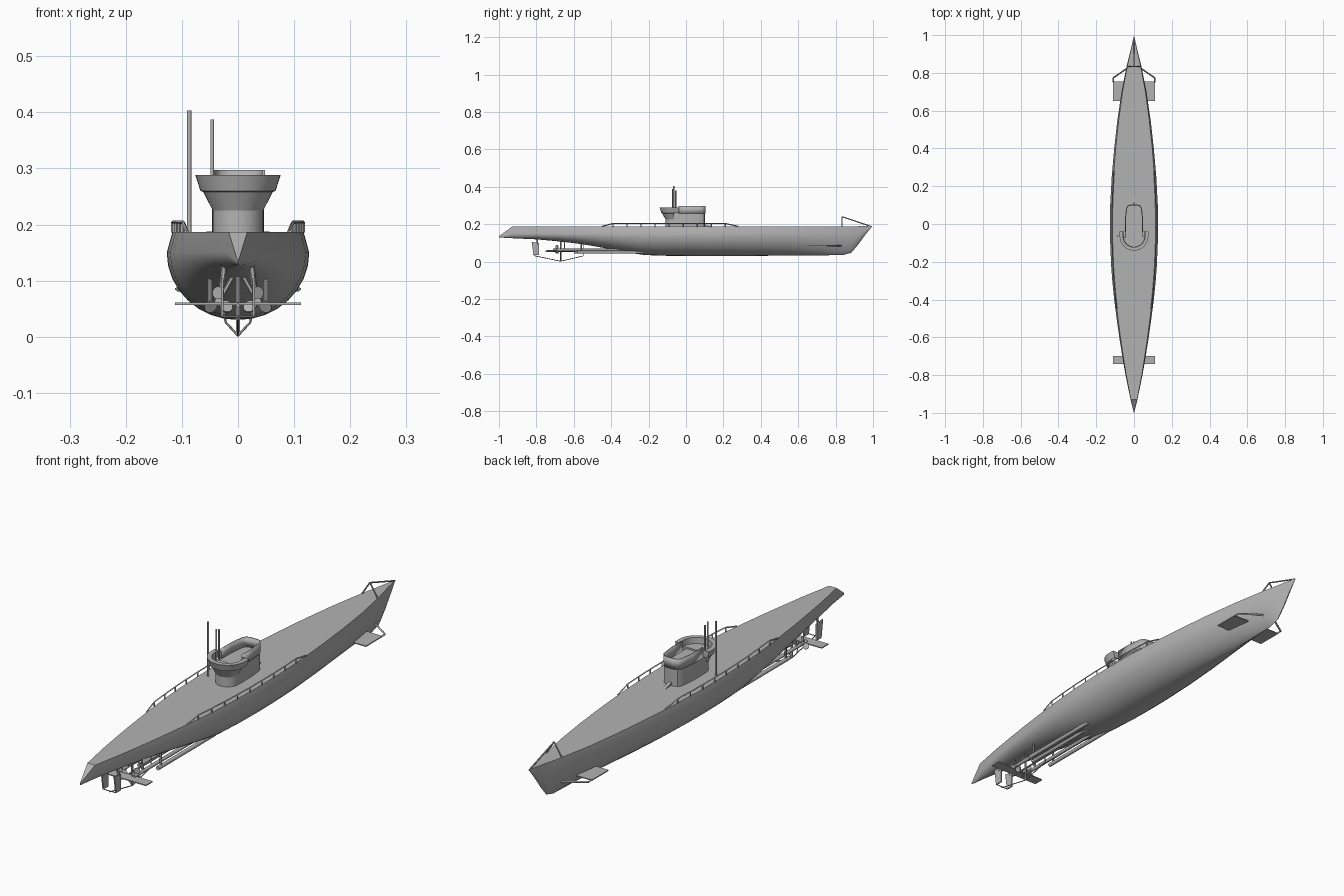
import bpy, bmesh, math
from mathutils import Vector, Matrix

if "Cube" in bpy.data.objects:
    bpy.data.objects.remove(bpy.data.objects["Cube"])

GREY = bpy.data.materials.new("hull grey")
GREY.use_nodes = True
GREY.diffuse_color = (0.45, 0.45, 0.45, 1)
GREY.node_tree.nodes["Principled BSDF"].inputs["Base Color"].default_value = (0.45, 0.45, 0.45, 1)


def finish(name, bm, smooth=None):
    bmesh.ops.recalc_face_normals(bm, faces=bm.faces[:])
    mesh = bpy.data.meshes.new(name)
    bm.to_mesh(mesh)
    bm.free()
    ob = bpy.data.objects.new(name, mesh)
    bpy.context.collection.objects.link(ob)
    mesh.materials.append(GREY)
    if smooth:
        bpy.ops.object.select_all(action="DESELECT")
        ob.select_set(True)
        bpy.context.view_layer.objects.active = ob
        bpy.ops.object.shade_smooth_by_angle(angle=math.radians(smooth))
    return ob


def loft(name, rings, closed=True, caps=True, smooth=None):
    """Skin a list of equal-length point rings."""
    bm = bmesh.new()
    rows = [[bm.verts.new(p) for p in ring] for ring in rings]
    n = len(rows[0])
    for a, b in zip(rows, rows[1:]):
        for i in range(n if closed else n - 1):
            j = (i + 1) % n
            bm.faces.new((a[i], a[j], b[j], b[i]))
    if caps and closed:
        bm.faces.new(rows[0])
        bm.faces.new(rows[-1])
    return finish(name, bm, smooth)


def bars(name, segments, r, sides=6):
    """Straight rods between pairs of points, in one mesh."""
    bm = bmesh.new()
    for a, b in segments:
        a, b = Vector(a), Vector(b)
        d = b - a
        m = Matrix.Translation((a + b) / 2) @ d.to_track_quat("Z", "Y").to_matrix().to_4x4()
        bmesh.ops.create_cone(bm, cap_ends=True, segments=sides, radius1=r,
                              radius2=r, depth=d.length, matrix=m)
    return finish(name, bm, 40)


def plate(name, outline, offset):
    """Flat outline extruded along an offset."""
    off = Vector(offset)
    pts = [Vector(p) for p in outline]
    return loft(name, [[p - off / 2 for p in pts], [p + off / 2 for p in pts]])


def chain(pts):
    return list(zip(pts, pts[1:]))


def mirror_x(p, s):
    return (p[0] * s, p[1], p[2])


# Hull stations: y, half beam, deck height, keel height, fullness exponent
STATIONS = [
    (-1, .001, .136, .129, .5), (-.93, .018, .187, .125, .5), (-.8, .045, .187, .119, .45),
    (-.7, .062, .187, .11, .42), (-.6, .078, .187, .099, .42), (-.5, .092, .187, .084, .42),
    (-.4, .105, .187, .066, .45), (-.3, .115, .187, .047, .48), (-.22, .121, .187, .035, .5),
    (-.1, .126, .187, .031, .5), (0, .127, .187, .03, .5), (.1, .126, .187, .03, .5),
    (.25, .118, .187, .03, .52), (.4, .105, .187, .031, .56), (.55, .088, .187, .032, .65),
    (.7, .066, .187, .033, .75), (.84, .038, .188, .035, .85), (.885, .027, .188, .048, .85),
    (.92, .018, .189, .09, .8), (.96, .009, .189, .145, .7), (.995, .001, .19, .187, .5),
]


def deck_x(y):
    for a, b in zip(STATIONS, STATIONS[1:]):
        if a[0] <= y <= b[0]:
            t = (y - a[0]) / (b[0] - a[0])
            return .92 * (a[1] + t * (b[1] - a[1]))


def hull_ring(y, beam, deck, keel, full):
    knuckle = min(.15, deck - .002) if keel < .13 and deck > .15 else (deck + keel) / 2
    half = [(.92 * beam, deck)]
    for i in range(8):
        t = math.sin(i / 8 * math.pi / 2)
        half.append((beam * (1 - t * t) ** full, knuckle - t * (knuckle - keel)))
    return ([(x, y, z) for x, z in half] + [(0, y, keel)]
            + [(-x, y, z) for x, z in reversed(half)])


loft("hull", [hull_ring(*s) for s in STATIONS], smooth=25)

# Conning tower with a flared platform at its after end
CY = -.065


def arc(r, z, y=CY, n=20):
    return [(-r * math.cos(math.pi * i / n), y - r * math.sin(math.pi * i / n), z)
            for i in range(n + 1)]


NOSE = [(.046, -.04), (.046, .02), (.042, .06), (.038, .085), (.03, .097), (.015, .101)]
NOSE = NOSE + [(-x, y) for x, y in reversed(NOSE)]


def nose(z):
    return [(x, y, z) for x, y in NOSE]


loft("tower_body", [arc(.045, z) + nose(z) for z in (.18, .258)], smooth=35)
loft("platform_flare", [arc(r, z) for r, z in ((.045, .225), (.062, .258), (.067, .26), (.067, .264))],
     smooth=30)


def wall(name, rings, thick):
    ob = loft(name, rings, closed=False, smooth=35)
    mod = ob.modifiers.new("thickness", "SOLIDIFY")
    mod.thickness = thick
    mod.offset = 0
    return ob


wall("tower_bulwark", [nose(.256), nose(.297)], .005)


def rim(r, z):
    return [(-r, CY + .025, z)] + arc(r, z) + [(r, CY + .025, z)]


loft("platform_bulwark", [rim(.067, .26), rim(.076, .288), rim(.058, .288), rim(.056, .262)],
     closed=False, smooth=30)
for s in (-1, 1):
    plate("bulwark_end", [(s * .045, CY + .025, .26), (s * .067, CY + .025, .26),
                          (s * .076, CY + .025, .288), (s * .045, CY + .025, .288)], (0, .003, 0))
plate("breakwater", [(0, .1, .187), (0, .14, .187), (0, .1, .2)], (.012, 0, 0))

# Masts and periscopes
bars("tall_mast", [((-.087, -.065, .185), (-.087, -.065, .403))], .004, 10)
bars("periscopes", [((-.046, -.072, .26), (-.046, -.072, .387)),
                    ((-.046, -.055, .26), (-.046, -.055, .38))], .0035, 10)

# Deck edge rails
for s in (-1, 1):
    top = [(s * deck_x(-.45), -.45, .188)]
    posts = []
    for i in range(9):
        y = -.39 + i * .075
        p = (s * deck_x(y), y, .204)
        top.append(p)
        posts.append((p, (p[0], y, .186)))
    top.append((s * deck_x(.28), .28, .188))
    bars("deck_rail", chain(top) + posts, .003, 4)

# Bow frame
peak = (0, .835, .24)
bars("bow_frame", [(peak, (0, .985, .19)), (peak, (.034, .835, .188)),
                   (peak, (-.034, .835, .188))], .003)

for s in (-1, 1):
    # Bow planes and guards
    plate("bow_plane", [(s * .04, .65, .085), (s * .112, .65, .085),
                        (s * .112, .755, .085), (s * .04, .755, .085)], (0, 0, .004))
    bars("bow_plane_guard", chain([mirror_x(p, s) for p in
         ((.109, .75, .085), (.109, .775, .085), (.02, .835, .085))]), .004, 4)

    # Shafts, outer tubes and struts
    bars("propeller_shaft", [((s * .035, -.71, .062), (s * .035, -.2, .062))], .007, 12)
    bars("outer_tube", [((s * .05, -.58, .05), (s * .05, -.22, .05))], .008, 12)
    bars("inner_tube", [((s * .02, -.6, .05), (s * .02, -.22, .05))], .007, 12)
    bars("shaft_strut", [((s * .035, -.65, .062), (s * .025, -.65, .125)),
                         ((s * .035, -.65, .062), (s * .005, -.65, .115)),
                         ((s * .05, -.56, .05), (s * .05, -.56, .11))], .004)

    # Three-bladed propellers
    bm = bmesh.new()
    hub = Matrix.Translation((s * .035, -.69, .062))
    bmesh.ops.create_cone(bm, cap_ends=True, segments=12, radius1=.008, radius2=.004, depth=.03,
                          matrix=hub @ Matrix.Rotation(math.pi / 2, 4, "X"))
    for k in range(3):
        turn = hub @ Matrix.Rotation(k * math.tau / 3, 4, "Y") @ Matrix.Rotation(s * .6, 4, "Z")
        bmesh.ops.create_cone(bm, cap_ends=True, segments=10, radius1=.012, radius2=.012, depth=.003,
                              matrix=turn @ Matrix.Translation((0, 0, .016))
                              @ Matrix.Rotation(math.pi / 2, 4, "X"))
    finish("propeller", bm)

    # Rudders and their stocks
    plate("rudder", [(s * .028, -.825, .105), (s * .028, -.785, .1),
                     (s * .028, -.785, .035), (s * .028, -.815, .035)], (.005, 0, 0))
    bars("rudder_stock", [((s * .028, -.795, .09), (s * .025, -.795, .125))], .005)
    bars("skeg_brace", [((0, -.67, .002), (s * .022, -.67, .026)),
                        ((s * .022, -.67, .026), (s * .028, -.67, .062))], .002)

# Stern plane, keel guard and support post
plate("stern_plane", [(-.112, -.742, .059), (.112, -.742, .059),
                      (.112, -.7, .059), (-.112, -.7, .059)], (0, 0, .004))
bars("keel_guard", chain([(0, -.815, .032), (0, -.67, .002), (0, -.55, .03), (0, -.55, .095)])
     + [((-.028, -.815, .036), (.028, -.815, .036))], .002)
bars("stern_post", [((0, -.67, .002), (0, -.67, .115)), ((0, -.75, .056), (0, -.3, .056))], .004)
